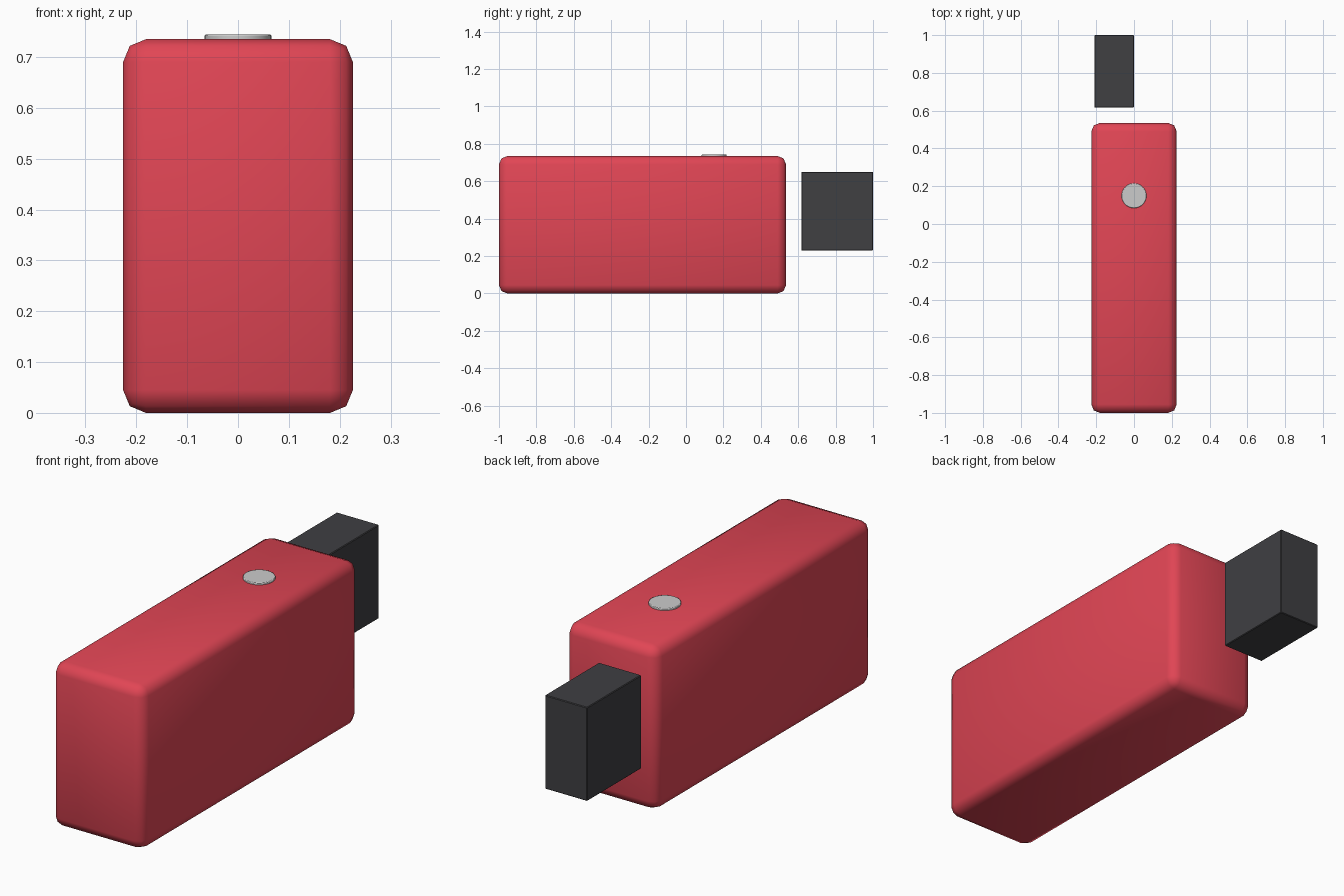
import bpy

if "Cube" in bpy.data.objects:
    bpy.data.objects.remove(bpy.data.objects["Cube"])


def material(name, rgb):
    m = bpy.data.materials.new(name)
    m.diffuse_color = (*rgb, 1)
    m.use_nodes = True
    m.node_tree.nodes["Principled BSDF"].inputs["Base Color"].default_value = m.diffuse_color
    return m


def box(name, lo, hi, bevel, segments, mat):
    """Axis-aligned bevelled box between two corners."""
    centre = [(a + b) / 2 for a, b in zip(lo, hi)]
    bpy.ops.mesh.primitive_cube_add(size=1, location=centre)
    ob = bpy.context.object
    ob.name = name
    ob.scale = [b - a for a, b in zip(lo, hi)]
    bpy.ops.object.transform_apply(location=False, rotation=False, scale=True)
    mod = ob.modifiers.new("Bevel", 'BEVEL')
    mod.width = bevel
    mod.segments = segments
    ob.data.materials.append(mat)
    return ob


red = material("red_casing", (0.75, 0.06, 0.09))
black = material("black_plastic", (0.05, 0.05, 0.055))

# Main casing with soft rounded edges
box("casing", (-0.226, -1.0, 0.0), (0.226, 0.535, 0.735), 0.045, 2, red)
bpy.ops.object.shade_smooth()

# Detached end cap, offset to the left behind the casing
box("end_cap", (-0.21, 0.617, 0.23), (0.0, 1.0, 0.65), 0.003, 1, black)

# Round button, slightly proud of the top
bpy.ops.mesh.primitive_cylinder_add(vertices=32, radius=0.066, depth=0.024,
                                    location=(0, 0.15, 0.732))
button = bpy.context.object
button.name = "button"
mod = button.modifiers.new("Bevel", 'BEVEL')
mod.width = 0.003
mod.segments = 2
bpy.ops.object.shade_smooth_by_angle()
